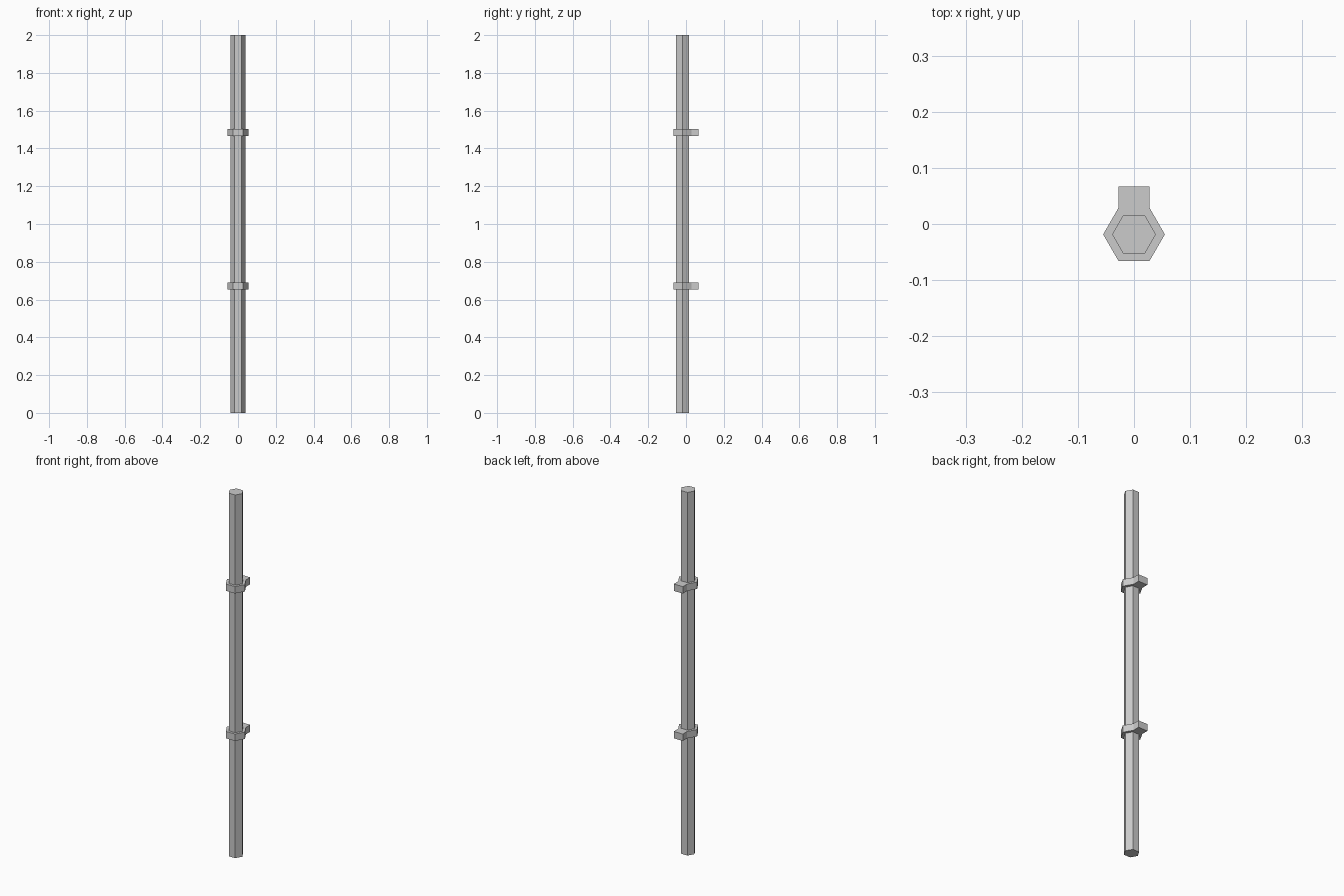
import bpy, bmesh
from math import cos, sin, radians

if "Cube" in bpy.data.objects:
    bpy.data.objects.remove(bpy.data.objects["Cube"])

CY = -0.0185  # pole axis, offset forward of the wall tabs


def hexagon(r):
    return [(r * cos(radians(60 * i)), CY + r * sin(radians(60 * i))) for i in range(6)]


def prism(name, profile, z0, z1):
    bm = bmesh.new()
    base = bm.faces.new([bm.verts.new((x, y, z0)) for x, y in profile])
    top = bmesh.ops.extrude_face_region(bm, geom=[base], use_keep_orig=True)
    verts = [g for g in top["geom"] if isinstance(g, bmesh.types.BMVert)]
    bmesh.ops.translate(bm, verts=verts, vec=(0, 0, z1 - z0))
    bmesh.ops.recalc_face_normals(bm, faces=bm.faces)
    mesh = bpy.data.meshes.new(name)
    bm.to_mesh(mesh)
    bm.free()
    obj = bpy.data.objects.new(name, mesh)
    bpy.context.collection.objects.link(obj)
    return obj


# Six-sided pipe
prism("pipe", hexagon(0.039), 0, 2)

# Two hexagonal clamps, each with a tab running back to the wall
R, BACK = 0.055, 0.067
h = hexagon(R)
clamp = h[:2] + [(R / 2, BACK), (-R / 2, BACK)] + h[2:]
for label, z in (("lower", 0.672), ("upper", 1.484)):
    prism(label + "_clamp", clamp, z - 0.019, z + 0.019)
